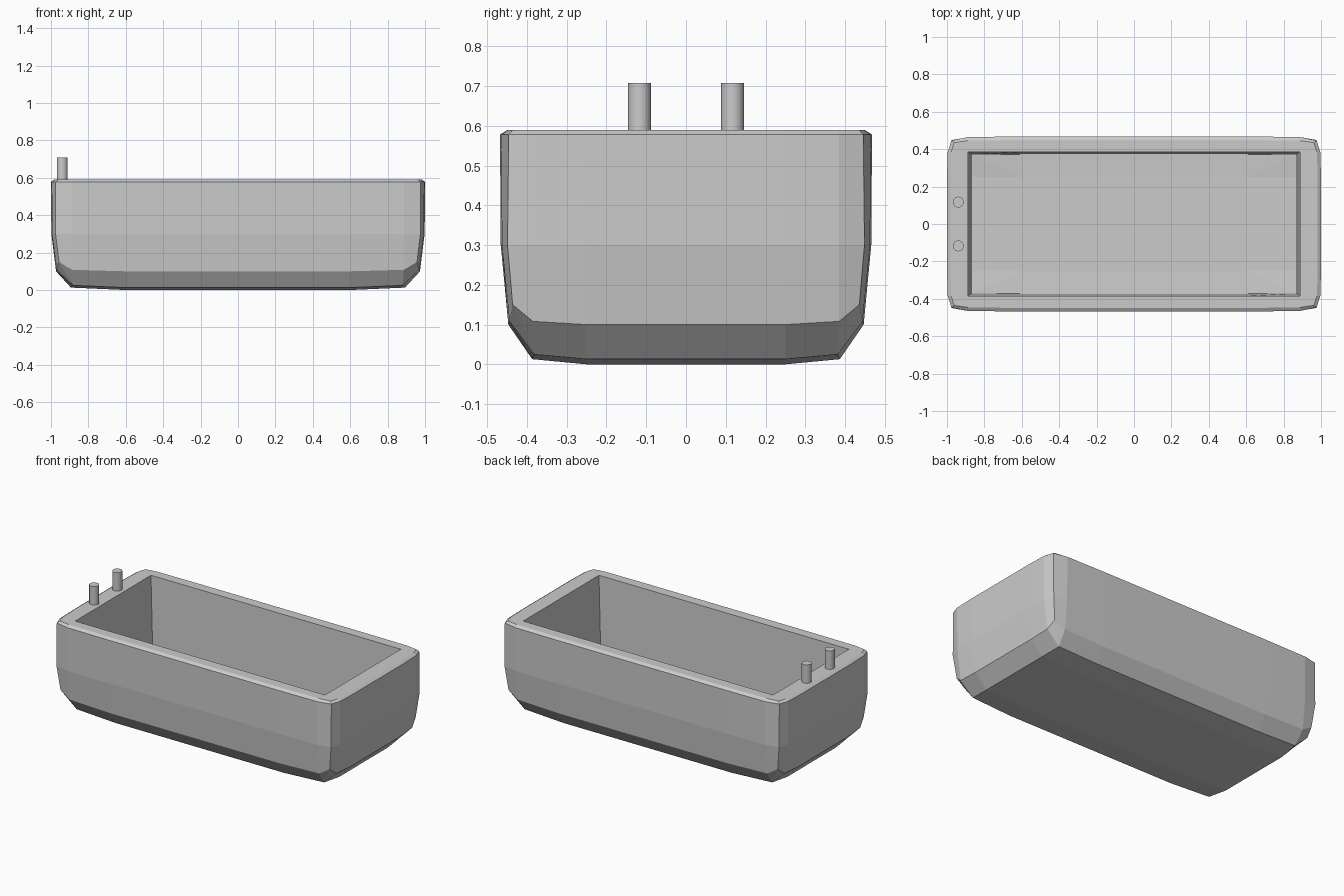
import bpy, bmesh

if "Cube" in bpy.data.objects:
    bpy.data.objects.remove(bpy.data.objects["Cube"])

def ring(bm, quarter):
    """Mirror a quarter outline (from +x side round to +y side) into a closed loop."""
    pts = list(quarter)
    pts += [(-x, y, z) for x, y, z in reversed(quarter)]
    pts += [(-x, -y, z) for x, y, z in quarter]
    pts += [(x, -y, z) for x, y, z in reversed(quarter)]
    return [bm.verts.new(p) for p in pts]

def wall(z, ex, ey, cx, cy, lift=(0, 0)):
    """Cross-section with a softly clipped corner; lift raises the corner points."""
    a, b = lift
    return [(ex, .25, z), (ex - .004, .385, z + a), (cx, cy, z + b),
            (.887, ey - .003, z + a), (.6, ey, z)]

# Tub shell: stacked cross-sections from the underside, over the rim, to the inner floor
bm = bmesh.new()
base_corner = (.88, .382, .025)
sections = [
    [(.6, .25, 0)] * 5,
    [(.893, .25, .013)] + [base_corner] * 3 + [(.6, .387, .013)],
    wall(.10, .973, .447, .957, .436, (.008, .05)),
    wall(.30, .998, .466, .975, .449),
    wall(.578, 1.0, .468, .976, .446),
    wall(.59, .982, .449, .962, .435),
    [(.888, .25, .59)] + [(.888, .385, .59)] * 3 + [(.6, .385, .59)],
    [(.866, .25, .10)] + [(.866, .371, .11)] * 3 + [(.6, .373, .10)],
    [(.6, .25, .095)] * 5,
]
rings = [ring(bm, s) for s in sections]
n = len(rings[0])
for lo, hi in zip(rings, rings[1:]):
    for i in range(n):
        j = (i + 1) % n
        bm.faces.new((lo[i], lo[j], hi[j], hi[i]))
bm.faces.new(rings[0][::-1])
bm.faces.new(rings[-1])
bmesh.ops.remove_doubles(bm, verts=bm.verts, dist=.0005)
bmesh.ops.dissolve_degenerate(bm, edges=bm.edges, dist=.0005)
bmesh.ops.recalc_face_normals(bm, faces=bm.faces)
mesh = bpy.data.meshes.new("tub")
bm.to_mesh(mesh)
bm.free()
bpy.context.collection.objects.link(bpy.data.objects.new("tub", mesh))

# Two tap posts standing on the left rim
for name, y in (("front_tap", -.117), ("back_tap", .117)):
    bpy.ops.mesh.primitive_cylinder_add(vertices=32, radius=.029, depth=.12,
                                        location=(-.94, y, .648))
    bpy.context.object.name = name
    bpy.ops.object.shade_smooth_by_angle()
